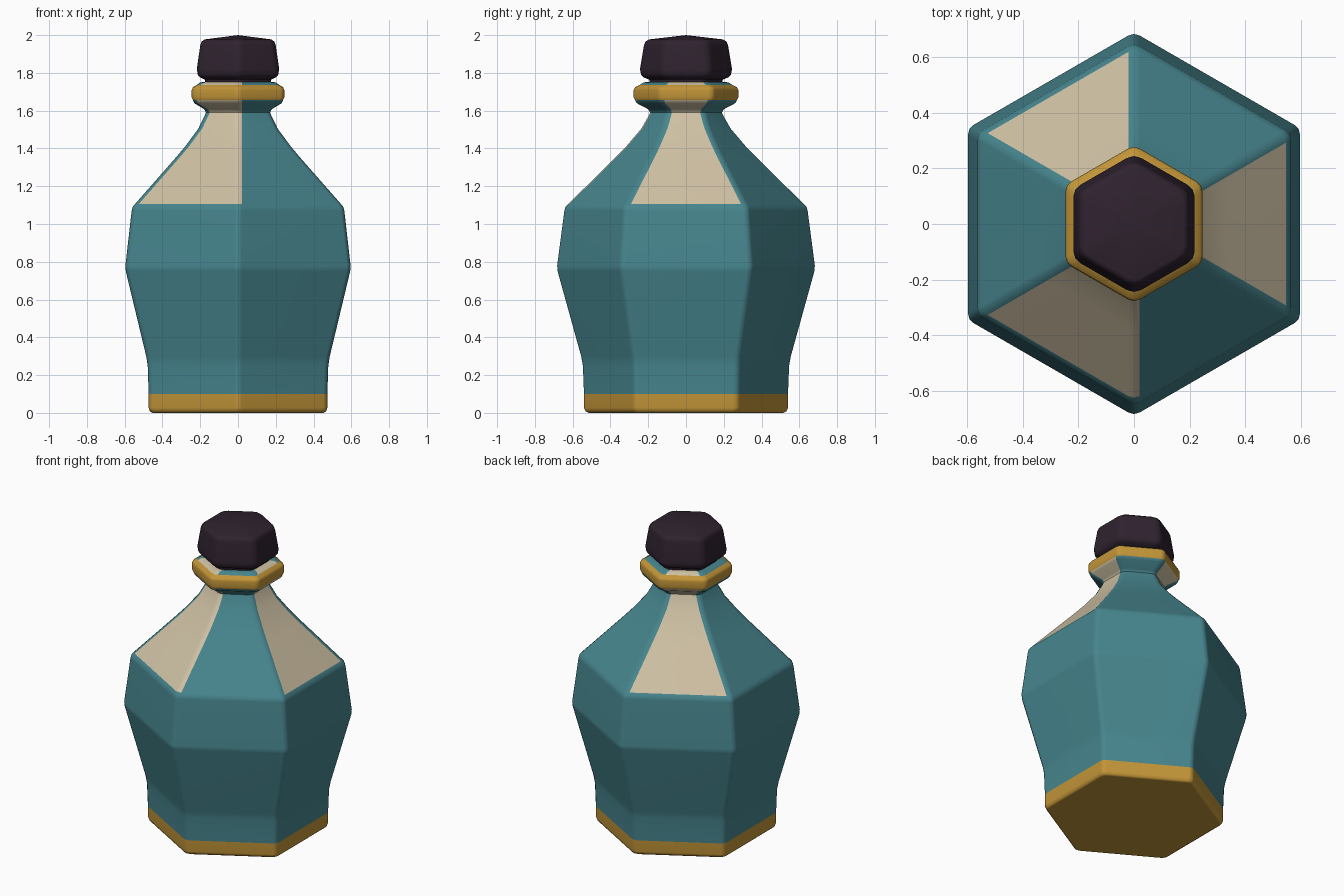
import bpy, bmesh, math
from mathutils import Vector

cube = bpy.data.objects.get("Cube")
if cube:
    bpy.data.objects.remove(cube)


def material(name, color):
    m = bpy.data.materials.new(name)
    m.use_nodes = True
    m.diffuse_color = (*color, 1)
    bsdf = m.node_tree.nodes["Principled BSDF"]
    bsdf.inputs["Base Color"].default_value = (*color, 1)
    bsdf.inputs["Roughness"].default_value = 0.7
    return m


teal = material("teal glaze", (0.062, 0.235, 0.27))
cream = material("cream panel", (0.62, 0.53, 0.37))
gold = material("gold trim", (0.54, 0.30, 0.04))
plum = material("dark plum stopper", (0.028, 0.016, 0.028))


def polar(radius, degrees):
    a = math.radians(degrees)
    return Vector((radius * math.cos(a), radius * math.sin(a), 0))


def hex_ring(bm, apothem, z, round_off):
    """Hexagon ring with three points rounding each corner."""
    corner = apothem / math.cos(math.radians(30))
    o = min(round_off, corner * 0.3)
    verts = []
    for i in range(6):
        angle = 30 + 60 * i
        tip = polar(corner, angle)
        for p in (tip + polar(o, angle - 120),
                  polar(corner - 0.268 * o, angle),
                  tip + polar(o, angle + 120)):
            verts.append(bm.verts.new((p.x, p.y, z)))
    return verts


def hex_loft(name, profile, mats, rule, round_off=0.023, apex=None):
    """Stack hexagon rings along (apothem, height) pairs."""
    bm = bmesh.new()
    rings = [hex_ring(bm, a, z, round_off) for a, z in profile]
    n = len(rings[0])
    for low, high in zip(rings, rings[1:]):
        for k in range(n):
            j = (k + 1) % n
            f = bm.faces.new((low[k], low[j], high[j], high[k]))
            f.material_index = rule((low[k].co.z + high[k].co.z) / 2, k)
    bm.faces.new(rings[0][::-1]).material_index = rule(profile[0][1], 0)
    if apex is None:
        bm.faces.new(rings[-1])
    else:
        tip = bm.verts.new((0, 0, apex))
        for k in range(n):
            bm.faces.new((rings[-1][k], rings[-1][(k + 1) % n], tip))
    mesh = bpy.data.meshes.new(name)
    bm.to_mesh(mesh)
    bm.free()
    for m in mats:
        mesh.materials.append(m)
    obj = bpy.data.objects.new(name, mesh)
    bpy.context.collection.objects.link(obj)
    bpy.ops.object.select_all(action='DESELECT')
    obj.select_set(True)
    bpy.context.view_layer.objects.active = obj
    bpy.ops.object.shade_smooth_by_angle(angle=math.radians(42))
    weighted = obj.modifiers.new("weighted normals", 'WEIGHTED_NORMAL')
    weighted.keep_sharp = True
    return obj


# Three alternate sides are cream, plus the rounded front corner
CREAM_STRIPS = {5, 11, 17, 12, 13}


def bottle_color(z, strip):
    if z < 0.1 or 1.657 < z < 1.737:
        return 2
    return 1 if z > 1.106 and strip in CREAM_STRIPS else 0


# Bottle: foot, belly, shoulder, neck, collar and lip
bottle = [(0.452, 0), (0.466, 0.008), (0.473, 0.027), (0.473, 0.1),
          (0.478, 0.25), (0.486, 0.3), (0.594, 0.75), (0.596, 0.78),
          (0.563, 1.07), (0.558, 1.09), (0.545, 1.106),
          (0.335, 1.345), (0.28, 1.41), (0.21, 1.505), (0.178, 1.57),
          (0.17, 1.59), (0.178, 1.607), (0.232, 1.64), (0.239, 1.657),
          (0.245, 1.67), (0.245, 1.71), (0.238, 1.725), (0.217, 1.737),
          (0.2, 1.75), (0.17, 1.752)]
hex_loft("bottle", bottle, [teal, cream, gold], bottle_color)

# Stopper with a short stem and low pointed top
stopper = [(0.172, 1.74), (0.176, 1.765), (0.2, 1.776), (0.213, 1.79),
           (0.218, 1.82), (0.2, 1.945), (0.193, 1.965), (0.178, 1.977)]
hex_loft("stopper", stopper, [plum], lambda z, strip: 0, 0.03, apex=2.0)
